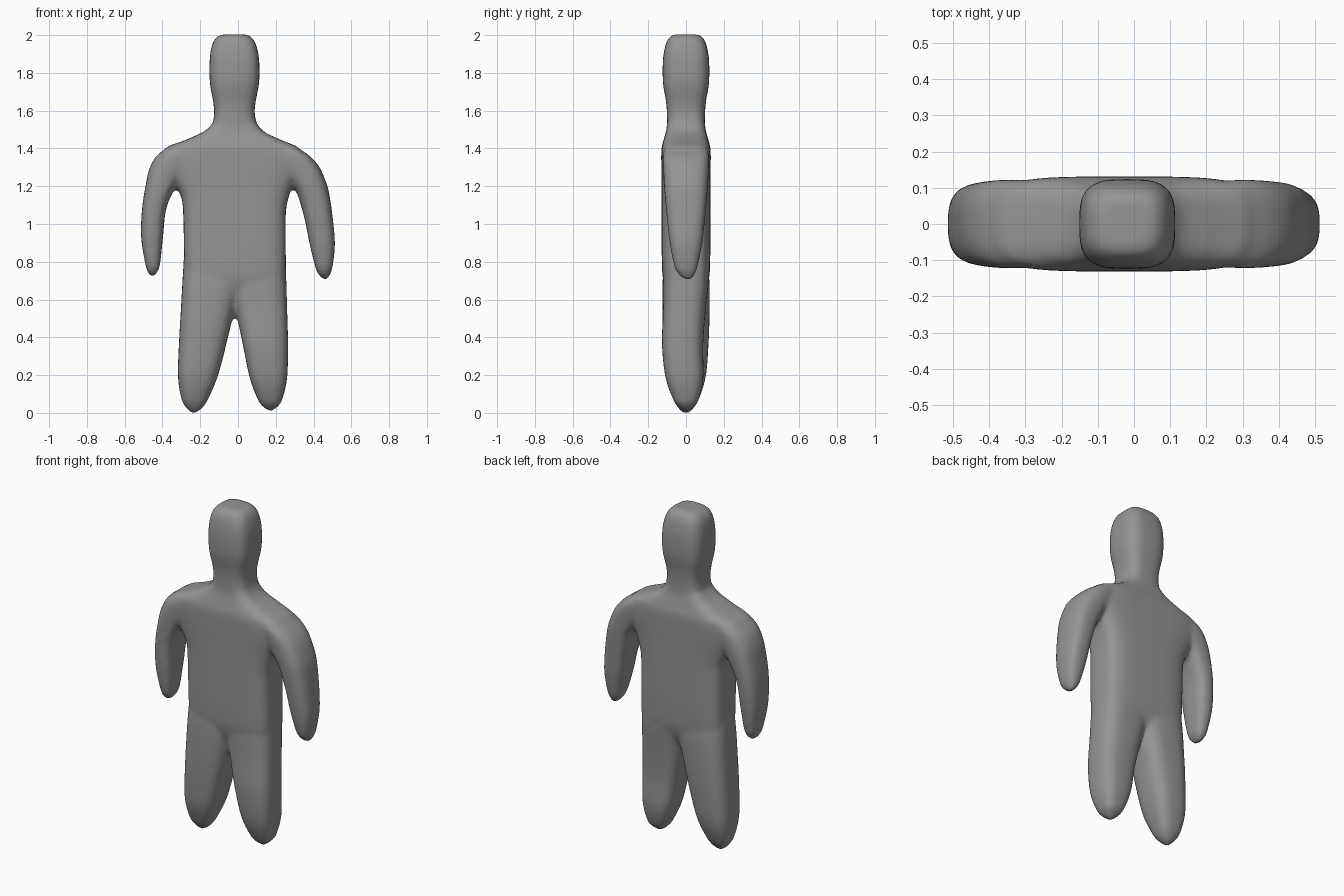
import bpy, bmesh, math

SEG = 40      # points around each cross-section
STEPS = 6     # interpolated rings between two rows

def spline(a, b, c, d, t):
    """Catmull-Rom blend between rows b and c."""
    return [0.5 * (2*q + (r-p)*t + (2*p-5*q+4*r-s)*t*t + (3*q-p-3*r+s)*t**3)
            for p, q, r, s in zip(a, b, c, d)]

def loft(bm, rows, power):
    """Closed tube through rows of (z, x_min, x_max, y_centre, y_half)."""
    rings = []
    for i in range(len(rows) - 1):
        a, d = rows[max(i-1, 0)], rows[min(i+2, len(rows)-1)]
        rings += [spline(a, rows[i], rows[i+1], d, k / STEPS) for k in range(STEPS)]
    rings.append(rows[-1])
    loops = []
    for z, x0, x1, yc, yh in rings:
        loop = []
        for k in range(SEG):
            t = 2 * math.pi * k / SEG
            c, s = math.cos(t), math.sin(t)
            x = math.copysign(abs(c) ** (2/power), c) * (x1-x0) / 2 + (x0+x1) / 2
            y = math.copysign(abs(s) ** (2/power), s) * yh + yc
            loop.append(bm.verts.new((x, y, z)))
        loops.append(loop)
    faces = [bm.faces.new(loops[0]), bm.faces.new(loops[-1][::-1])]
    for u, v in zip(loops, loops[1:]):
        for k in range(SEG):
            n = (k + 1) % SEG
            faces.append(bm.faces.new((u[k], v[k], v[n], u[n])))
    bmesh.ops.recalc_face_normals(bm, faces=faces)

bm = bmesh.new()

# head and neck
loft(bm, [(2.003, -.09, .05, 0, .07), (1.985, -.117, .075, 0, .09),
          (1.95, -.137, .096, 0, .108), (1.87, -.15, .112, 0, .122),
          (1.75, -.149, .112, 0, .122), (1.65, -.132, .094, 0, .106),
          (1.59, -.126, .088, 0, .101), (1.53, -.135, .1, 0, .101),
          (1.47, -.16, .12, 0, .104), (1.42, -.16, .12, 0, .1)], 3.3)

# torso with sloping shoulders
loft(bm, [(1.53, -.135, .1, 0, .098), (1.487, -.185, .14, 0, .107),
          (1.44, -.29, .24, 0, .12), (1.4, -.385, .325, 0, .13),
          (1.32, -.4, .35, 0, .131), (1.21, -.335, .293, 0, .13),
          (1.14, -.3, .268, 0, .13), (1.05, -.29, .253, 0, .13),
          (.81, -.285, .253, 0, .128), (.7, -.28, .25, 0, .12),
          (.62, -.27, .23, 0, .09), (.57, -.24, .2, 0, .04)], 4)

# left and right arms
loft(bm, [(1.4, -.38, -.2, 0, .115), (1.36, -.432, -.22, 0, .122),
          (1.29, -.47, -.26, 0, .121), (1.2, -.49, -.328, 0, .116),
          (1.08, -.508, -.38, 0, .106), (.93, -.513, -.397, 0, .09),
          (.785, -.49, -.413, 0, .064), (.745, -.477, -.428, 0, .045),
          (.722, -.462, -.445, 0, .02)], 2.8)
loft(bm, [(1.4, .18, .32, 0, .115), (1.36, .2, .38, 0, .122),
          (1.3, .23, .432, 0, .121), (1.21, .285, .47, 0, .117),
          (1.15, .317, .485, 0, .112), (1.02, .354, .503, 0, .1),
          (.89, .38, .513, 0, .085), (.77, .41, .5, 0, .06),
          (.73, .428, .486, .005, .04), (.708, .45, .475, .01, .018)], 2.8)

# left and right legs
loft(bm, [(.85, -.285, .05, 0, .11), (.7, -.294, .02, 0, .124),
          (.557, -.302, -.016, 0, .125), (.4, -.311, -.053, 0, .121),
          (.2, -.318, -.105, 0, .106), (.08, -.301, -.155, 0, .071),
          (.03, -.277, -.185, 0, .044), (0, -.247, -.222, 0, .015)], 3)
loft(bm, [(.85, -.07, .253, 0, .11), (.7, -.05, .256, 0, .119),
          (.557, -.016, .26, -.008, .113), (.36, .026, .265, -.018, .109),
          (.185, .062, .26, -.008, .1), (.07, .105, .234, 0, .067),
          (.035, .13, .212, 0, .042), (.012, .158, .184, 0, .015)], 3)

mesh = bpy.data.meshes.new("body")
bm.to_mesh(mesh)
bm.free()
body = bpy.data.objects.new("body", mesh)
bpy.context.collection.objects.link(body)

grey = bpy.data.materials.new("grey")
grey.diffuse_color = (.3, .3, .3, 1)
mesh.materials.append(grey)

# fuse the parts into one soft skin
fuse = body.modifiers.new("fuse", 'REMESH')
fuse.mode = 'VOXEL'
fuse.voxel_size = .012
fuse.use_smooth_shade = True
soften = body.modifiers.new("soften", 'SMOOTH')
soften.factor = .5
soften.iterations = 8
